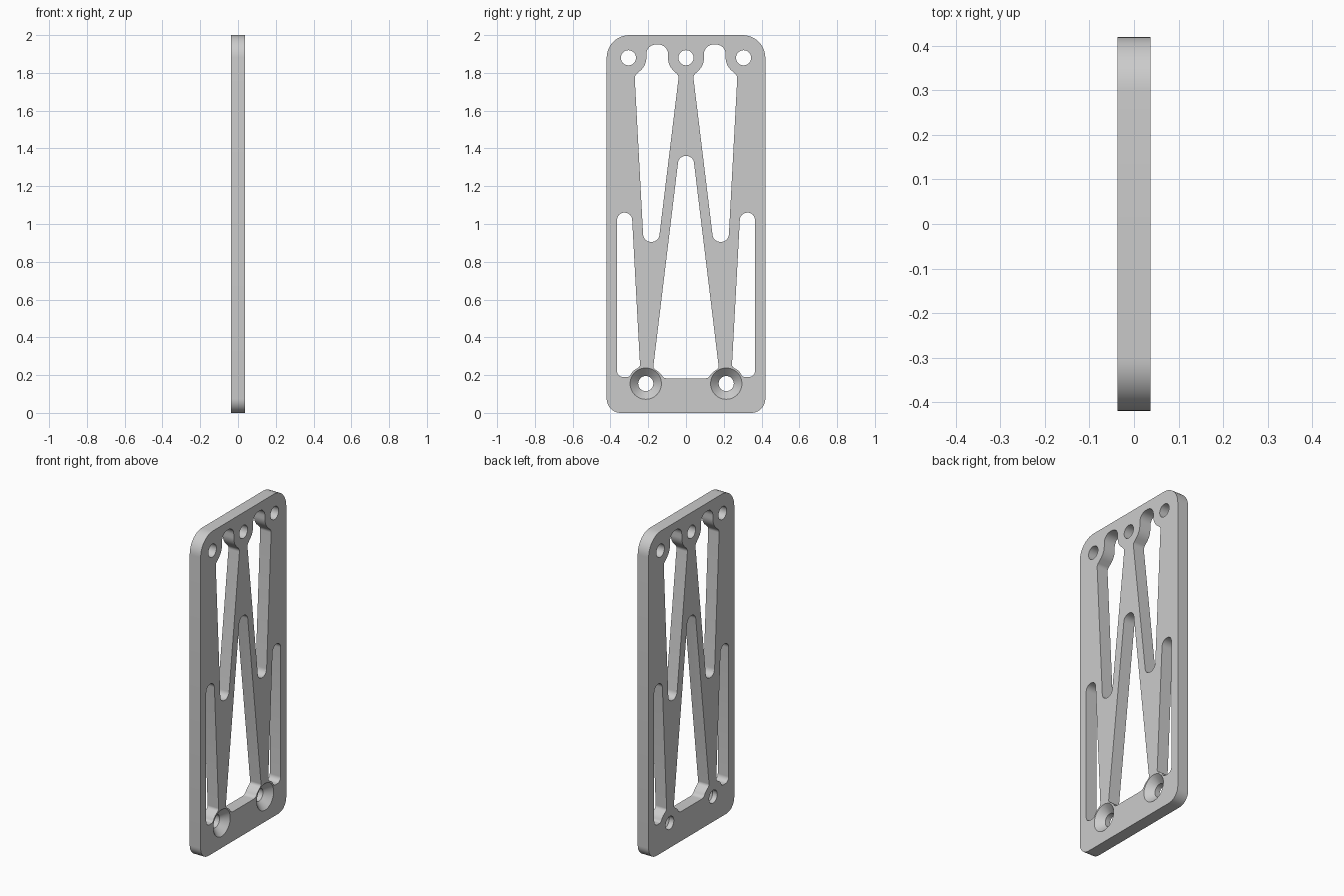
import bpy
import bmesh
from math import cos, sin, pi, tan
from mathutils import Vector

HALF = 0.0375      # half the plate thickness
REACH = 0.1        # half depth of the through cutters

if "Cube" in bpy.data.objects:
    bpy.data.objects.remove(bpy.data.objects["Cube"], do_unlink=True)


def rounded(corners, steps=10):
    """Outline in (y, z) from corners (y, z, fillet radius)."""
    out = []
    n = len(corners)
    for i, (y, z, r) in enumerate(corners):
        p = Vector((y, z))
        to_prev = Vector(corners[i - 1][:2]) - p
        to_next = Vector(corners[(i + 1) % n][:2]) - p
        half = to_prev.angle(to_next) / 2
        t = min(r / tan(half), 0.49 * min(to_prev.length, to_next.length))
        r = t * tan(half)
        a, b = to_prev.normalized(), to_next.normalized()
        centre = p + (a + b).normalized() * (r / sin(half))
        start, end = p + a * t - centre, p + b * t - centre
        sweep = start.angle(end)
        for k in range(steps + 1):
            f = k / steps
            q = (start * sin((1 - f) * sweep) + end * sin(f * sweep)) / sin(sweep)
            out.append(tuple(centre + q))
    return out


def circle(y, z, r, sides=48):
    return [(y + r * cos(2 * pi * k / sides), z + r * sin(2 * pi * k / sides))
            for k in range(sides)]


def mirrored(outline):
    return [(-y, z) for y, z in outline]


def loft(bm, sections):
    """Closed solid through outlines placed at successive x positions."""
    rings = [[bm.verts.new((x, y, z)) for y, z in outline] for x, outline in sections]
    n = len(rings[0])
    faces = [bm.faces.new(rings[0]), bm.faces.new(rings[-1])]
    for low, high in zip(rings, rings[1:]):
        for i in range(n):
            j = (i + 1) % n
            faces.append(bm.faces.new((low[i], low[j], high[j], high[i])))
    bmesh.ops.recalc_face_normals(bm, faces=faces)


def make_object(name, bm):
    mesh = bpy.data.meshes.new(name)
    bm.to_mesh(mesh)
    bm.free()
    obj = bpy.data.objects.new(name, mesh)
    bpy.context.collection.objects.link(obj)
    return obj


# Rounded plate
body = rounded([(-0.42, 0, 0.075), (0.42, 0, 0.075), (0.42, 2, 0.12), (-0.42, 2, 0.12)])
bm = bmesh.new()
loft(bm, [(-HALF, body), (HALF, body)])
plate = make_object("bracket_plate", bm)

# Tapered upper window, curving round the top screw holes
upper_window = rounded([
    (-0.21, 1.95, 0.05), (-0.21, 1.84, 0.095), (-0.272, 1.785, 0.03),
    (-0.225, 0.905, 0.042), (-0.145, 0.905, 0.042),
    (-0.038, 1.785, 0.03), (-0.095, 1.84, 0.095), (-0.095, 1.95, 0.05)])

# Side slot, curving round the bottom screw hole
side_slot = rounded([
    (-0.365, 1.06, 0.04), (-0.287, 1.06, 0.04), (-0.243, 0.245, 0.02),
    (-0.282, 0.222, 0.08), (-0.3, 0.19, 0.02), (-0.365, 0.19, 0.035)])

# Central window, symmetric about the middle
left_half = [(-0.038, 1.36, 0.04), (-0.174, 0.237, 0.02),
             (-0.14, 0.215, 0.08), (-0.118, 0.183, 0.03)]
centre_window = rounded(left_half + [(-y, z, r) for y, z, r in reversed(left_half)])

bm = bmesh.new()
outlines = [centre_window] + [circle(y, 1.88, 0.04) for y in (-0.305, 0, 0.305)]
for outline in (upper_window, side_slot):
    outlines += [outline, mirrored(outline)]
for outline in outlines:
    loft(bm, [(-REACH, outline), (REACH, outline)])

# Countersunk bottom screw holes
for y in (-0.213, 0.213):
    hole, rim = circle(y, 0.155, 0.04), circle(y, 0.155, 0.087)
    loft(bm, [(-REACH, hole), (HALF - 0.043, hole), (HALF + 0.004, rim)])
cutter = make_object("window_cutter", bm)
cutter.hide_render = True

# Cut the openings
cut = plate.modifiers.new("openings", "BOOLEAN")
cut.operation = "DIFFERENCE"
cut.solver = "EXACT"
cut.object = cutter
bpy.ops.object.select_all(action="DESELECT")
bpy.context.view_layer.objects.active = plate
plate.select_set(True)
bpy.ops.object.modifier_apply(modifier=cut.name)
bpy.data.objects.remove(cutter, do_unlink=True)

# Plain grey finish
grey = bpy.data.materials.new("plain_grey")
grey.use_nodes = True
colour = (0.6, 0.6, 0.6, 1)
grey.diffuse_color = colour
grey.node_tree.nodes["Principled BSDF"].inputs["Base Color"].default_value = colour
plate.data.materials.clear()
plate.data.materials.append(grey)
bpy.ops.object.shade_smooth_by_angle(angle=pi / 6)
